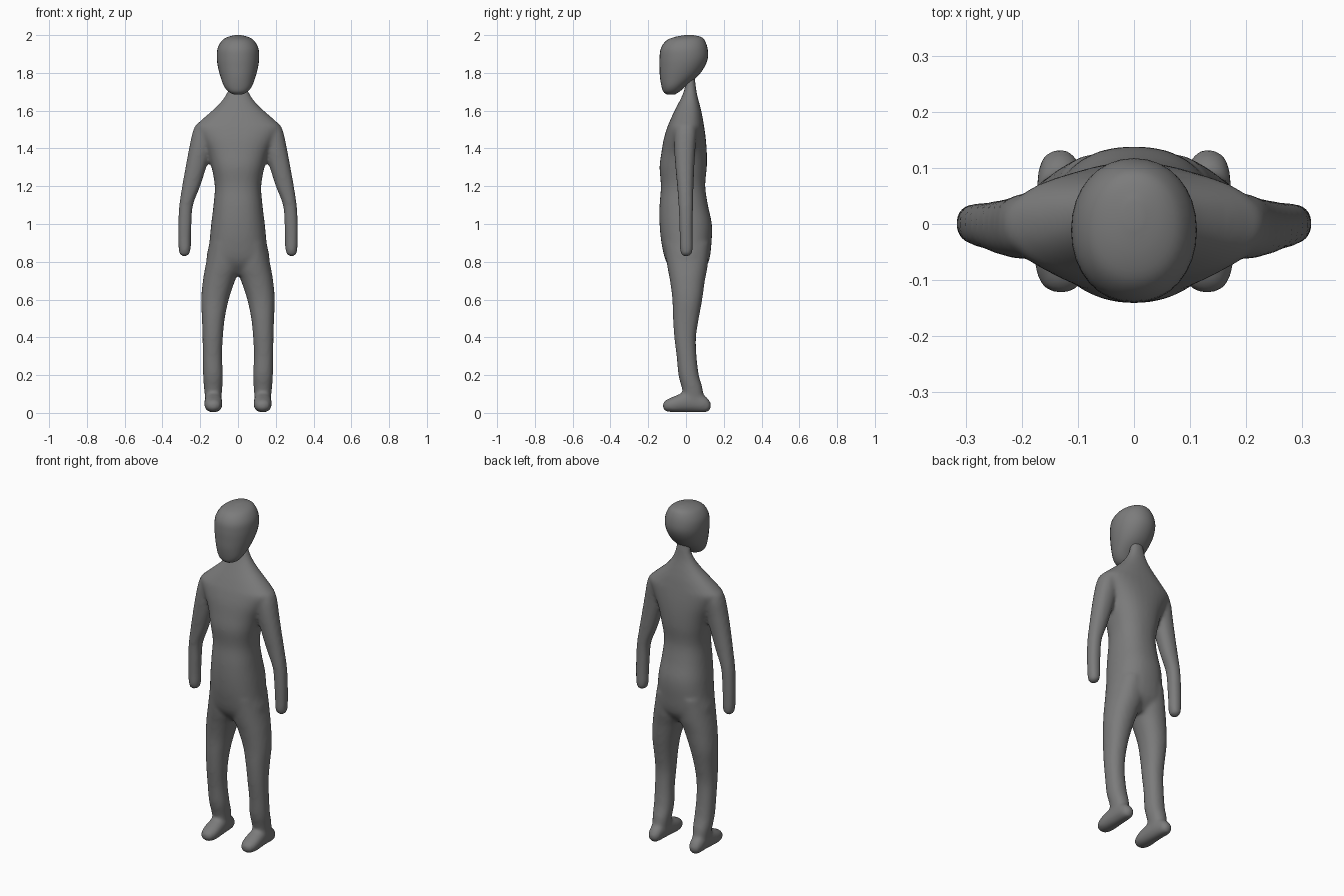
import bpy, bmesh, math
from mathutils import Vector

skin = bpy.data.materials.new("plain_grey")
skin.diffuse_color = (0.2, 0.2, 0.2, 1)
SIDES = 32


def spline(rows, steps=4):
    """Catmull-Rom interpolation between section rows."""
    rows = [Vector(r) for r in rows]
    out = []
    for i in range(len(rows) - 1):
        a, b = rows[max(i - 1, 0)], rows[i]
        c, d = rows[i + 1], rows[min(i + 2, len(rows) - 1)]
        for s in range(steps):
            t = s / steps
            out.append(0.5 * (2 * b + (c - a) * t + (2 * a - 5 * b + 4 * c - d) * t * t
                              + (3 * b - a - 3 * c + d) * t ** 3))
    return out + [rows[-1]]


def loft(bm, rows, power=2.0, side=1, along_y=False):
    """Rows: position, low/high of first cross axis, low/high of second."""
    rings = []
    for p, a0, a1, b0, b1 in spline(rows):
        ring = []
        for k in range(SIDES):
            t = 2 * math.pi * k / SIDES
            c, s = math.cos(t), math.sin(t)
            a = (a0 + a1) / 2 + (a1 - a0) / 2 * math.copysign(abs(c) ** (2 / power), c)
            b = (b0 + b1) / 2 + (b1 - b0) / 2 * math.copysign(abs(s) ** (2 / power), s)
            ring.append(bm.verts.new((side * a, p, b) if along_y else (side * a, b, p)))
        rings.append(ring)
    faces = [bm.faces.new(rings[0]), bm.faces.new(rings[-1][::-1])]
    for r, q in zip(rings, rings[1:]):
        for k in range(SIDES):
            n = (k + 1) % SIDES
            faces.append(bm.faces.new((r[k], q[k], q[n], r[n])))
    bmesh.ops.recalc_face_normals(bm, faces=faces)


def finish(name, bm):
    for f in bm.faces:
        f.smooth = True
    mesh = bpy.data.meshes.new(name)
    bm.to_mesh(mesh)
    bm.free()
    mesh.materials.append(skin)
    ob = bpy.data.objects.new(name, mesh)
    bpy.context.collection.objects.link(ob)
    return ob


# Head: egg shape leaning forward to the chin
bm = bmesh.new()
head = [(1.685, .02, -.10, -.06), (1.70, .05, -.12, -.035), (1.73, .074, -.13, .0),
        (1.78, .093, -.138, .06), (1.83, .106, -.14, .097), (1.88, .112, -.14, .116),
        (1.93, .108, -.133, .114), (1.97, .086, -.105, .10), (1.99, .055, -.06, .08),
        (2.0, .015, -.005, .04)]
loft(bm, [(z, -w, w, y0, y1) for z, w, y0, y1 in head], 2.1)
finish("head", bm)

# Torso with neck, sloping shoulders, waist and hips
bm = bmesh.new()
torso = [(.73, .10, -.05, .07), (.80, .165, -.105, .12), (.90, .152, -.13, .135),
         (1.0, .142, -.14, .137), (1.1, .13, -.14, .116), (1.2, .123, -.133, .102),
         (1.3, .14, -.14, .11), (1.38, .163, -.13, .11), (1.45, .198, -.118, .105),
         (1.51, .228, -.10, .097), (1.54, .205, -.088, .092), (1.58, .16, -.07, .085),
         (1.63, .105, -.045, .073), (1.68, .066, -.02, .06), (1.73, .045, -.005, .052),
         (1.79, .035, .0, .045)]
loft(bm, [(z, -w, w, y0, y1) for z, w, y0, y1 in torso], 2.3)

arm = [(.83, .272, .298, -.012, .016), (.84, .258, .309, -.026, .03),
       (.87, .25, .315, -.032, .036), (.92, .249, .317, -.033, .036),
       (1.0, .246, .317, -.036, .036), (1.1, .238, .311, -.04, .038),
       (1.2, .2, .296, -.047, .04), (1.3, .168, .278, -.056, .044),
       (1.4, .14, .259, -.062, .05), (1.48, .13, .242, -.06, .055),
       (1.525, .15, .225, -.045, .045)]

leg = [(.06, .09, .172, -.01, .095), (.13, .083, .18, -.022, .088),
       (.2, .08, .185, -.04, .068), (.3, .084, .187, -.05, .056),
       (.4, .08, .188, -.062, .053), (.5, .07, .191, -.069, .068),
       (.6, .049, .195, -.072, .086), (.7, .016, .186, -.085, .1),
       (.78, -.015, .172, -.1, .115), (.9, -.01, .148, -.115, .125)]

foot = [(-.122, .115, .145, .025, .05), (-.11, .096, .165, .01, .066),
        (-.07, .083, .178, .003, .085), (-.02, .083, .178, .003, .105),
        (.04, .087, .175, .003, .12), (.1, .096, .17, .003, .09),
        (.122, .105, .16, .01, .068), (.132, .12, .146, .028, .052)]

# Arms, legs and feet on both sides
for side in (1, -1):
    loft(bm, arm, 2.2, side)
    loft(bm, leg, 2.2, side)
    loft(bm, foot, 2.2, side, along_y=True)
body = finish("body", bm)

# Fuse the limbs and torso into one soft skin
fuse = body.modifiers.new("fuse", 'REMESH')
fuse.mode = 'VOXEL'
fuse.voxel_size = 0.01
fuse.use_smooth_shade = True
soften = body.modifiers.new("soften", 'SMOOTH')
soften.factor = 0.5
soften.iterations = 8
